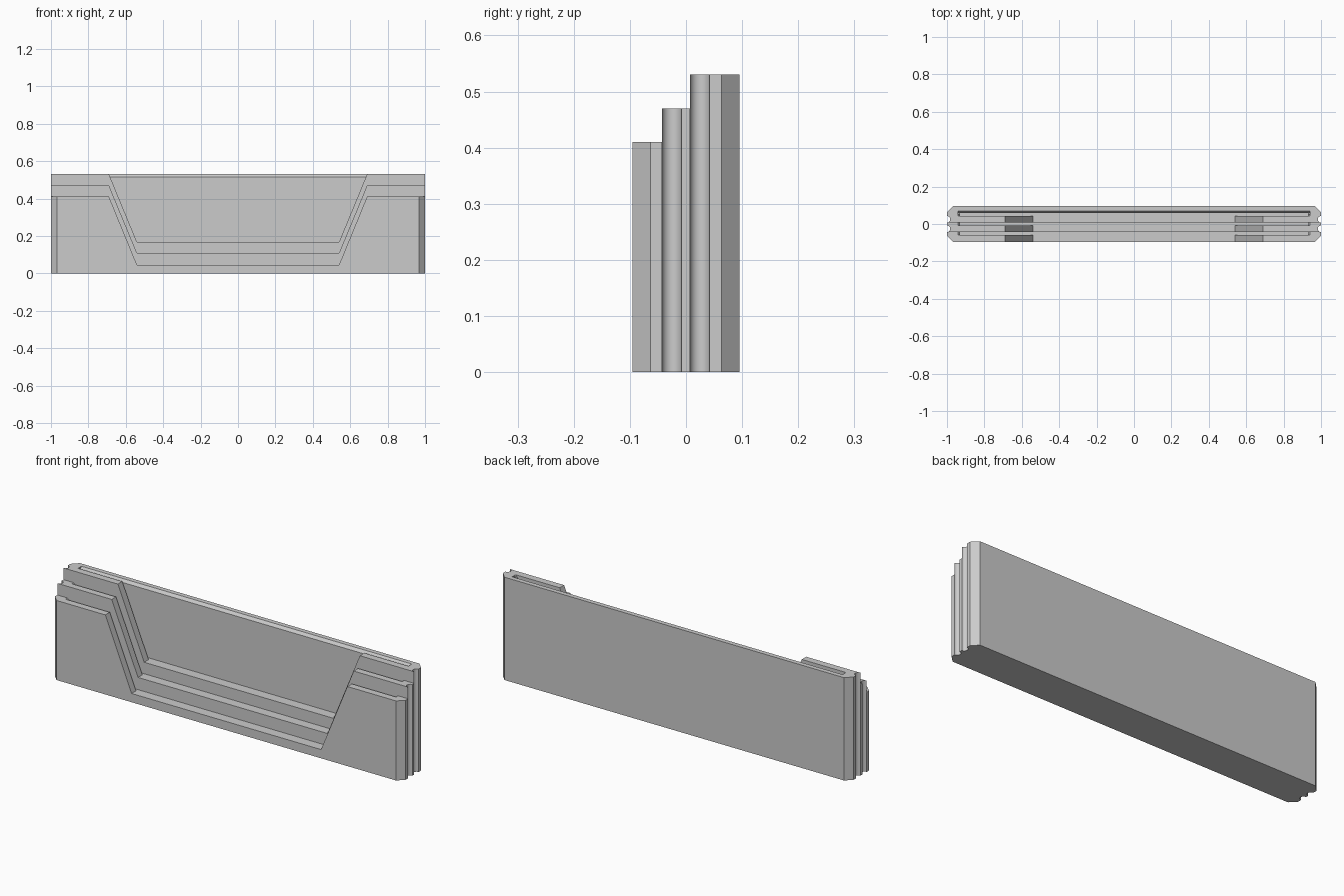
import bpy, bmesh, math
from mathutils import Vector

if "Cube" in bpy.data.objects:
    bpy.data.objects.remove(bpy.data.objects["Cube"])

# Single plain grey material
grey = bpy.data.materials.new("light grey plastic")
grey.use_nodes = True
colour = (0.6, 0.6, 0.6, 1)
grey.diffuse_color = colour
grey.node_tree.nodes["Principled BSDF"].inputs["Base Color"].default_value = colour


def prism(name, points, depth):
    """Extrude a planar outline along a vector into a closed solid."""
    bm = bmesh.new()
    face = bm.faces.new([bm.verts.new(p) for p in points])
    grown = bmesh.ops.extrude_face_region(bm, geom=[face])
    moved = [v for v in grown["geom"] if isinstance(v, bmesh.types.BMVert)]
    bmesh.ops.translate(bm, verts=moved, vec=Vector(depth))
    bmesh.ops.recalc_face_normals(bm, faces=bm.faces)
    mesh = bpy.data.meshes.new(name)
    bm.to_mesh(mesh)
    bm.free()
    mesh.materials.append(grey)
    obj = bpy.data.objects.new(name, mesh)
    bpy.context.collection.objects.link(obj)
    return obj


def cut(body, cutter):
    """Subtract a helper solid, then discard it."""
    mod = body.modifiers.new("cut", "BOOLEAN")
    mod.operation = "DIFFERENCE"
    mod.solver = "EXACT"
    mod.object = cutter
    bpy.context.view_layer.objects.active = body
    bpy.ops.object.modifier_apply(modifier=mod.name)
    bpy.data.objects.remove(cutter)


def mirrored_xz(half, y):
    """Outline in the x-z plane, mirrored about x = 0."""
    return [(x, y, z) for x, z in half] + [(-x, y, z) for x, z in reversed(half)]


def groove(front, steps=14):
    """Half-round finger groove at the end of a tier, starting at its front."""
    r = 0.0175
    return [(1 - r * math.sin(math.pi * i / steps),
             front + r - r * math.cos(math.pi * i / steps)) for i in range(steps + 1)]


def make_tier(name, side, top, floor, slot_front, slot_back):
    front = side[0][1]
    outline = [(x, y, 0) for x, y in side] + [(-x, y, 0) for x, y in reversed(side)]
    tier = prism(name, outline, (0, 0, top))

    # Card slot with flared ends
    slot = [(0.93, floor), (0.93, top - 0.012), (0.942, top), (0.942, top + 0.02)]
    cut(tier, prism("slot_cutter", mirrored_xz(slot, slot_front),
                    (0, slot_back - slot_front, 0)))

    # Sloping notch through the front wall
    slope = 0.15 / (top - floor)
    notch = [(0.54, floor), (0.69 + 0.02 * slope, top + 0.02)]
    cut(tier, prism("notch_cutter", mirrored_xz(notch, front - 0.02),
                    (0, slot_front + 0.007 - front + 0.02, 0)))
    return tier


# Three stepped tiers, each describing its right-hand edge from front to back
tiers = [
    make_tier("front_tier", [(0.968, -0.095), (1, -0.063), (1, -0.043)],
              0.41, 0.045, -0.059, -0.03),
    make_tier("middle_tier", groove(-0.043) + [(1, 0.007)],
              0.47, 0.108, -0.008, 0.02),
    make_tier("back_tier", groove(0.007) + [(1, 0.063), (0.968, 0.095)],
              0.53, 0.167, 0.043, 0.059),
]

# Bevelled lip along the top of the rear wall
lip = [(-0.942, 0.05, 0.516), (-0.942, 0.059, 0.516),
       (-0.942, 0.075, 0.535), (-0.942, 0.05, 0.535)]
cut(tiers[-1], prism("lip_cutter", lip, (1.884, 0, 0)))

# Smooth the grooves while keeping crisp edges
bpy.ops.object.select_all(action="DESELECT")
for tier in tiers:
    tier.select_set(True)
bpy.context.view_layer.objects.active = tiers[0]
bpy.ops.object.shade_smooth_by_angle(angle=math.radians(30))
